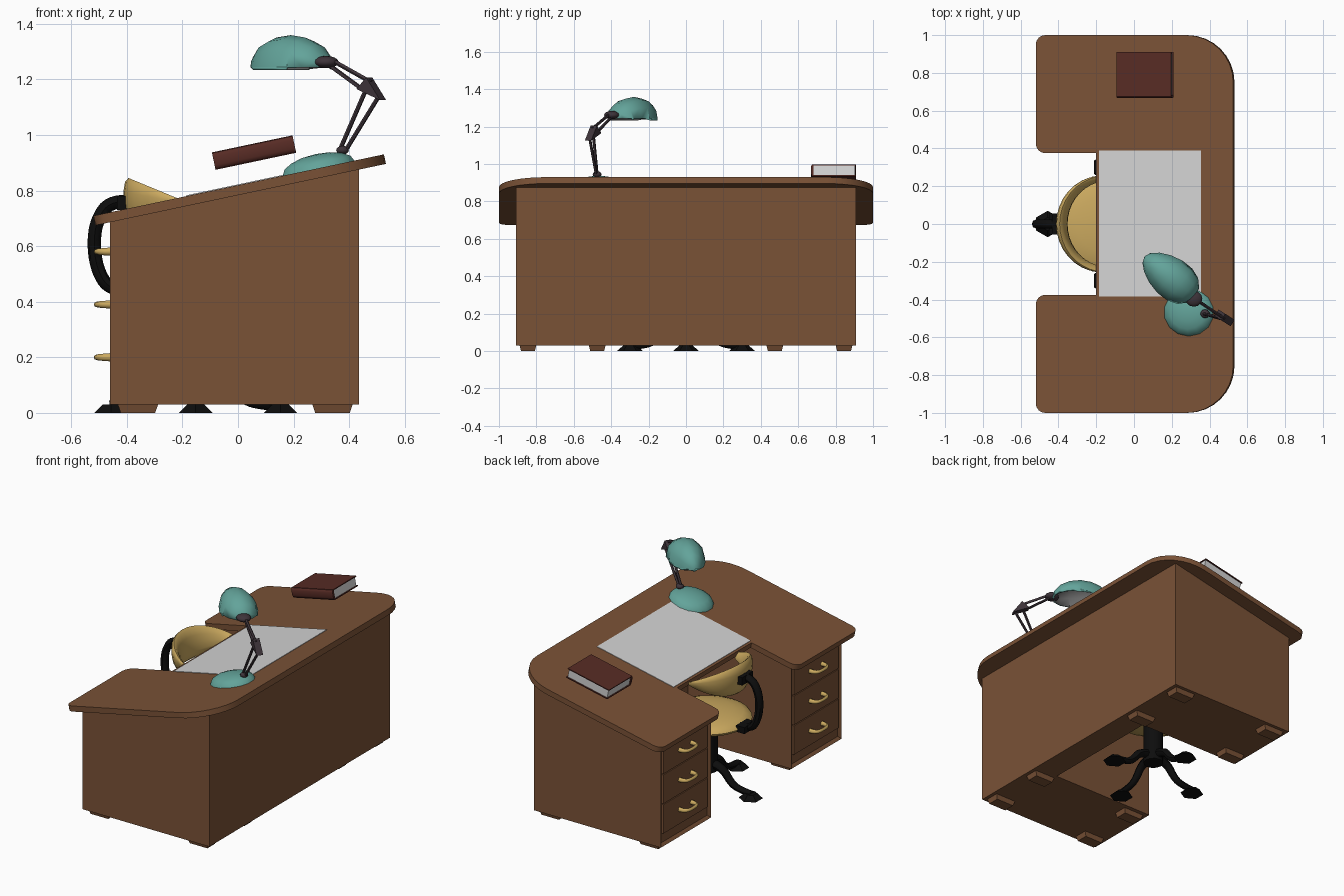
import bpy, bmesh, math
from mathutils import Vector, Matrix

if "Cube" in bpy.data.objects:
    bpy.data.objects.remove(bpy.data.objects["Cube"])


def mat(name, r, g, b):
    m = bpy.data.materials.new(name)
    m.diffuse_color = (r, g, b, 1)
    m.use_nodes = True
    m.node_tree.nodes["Principled BSDF"].inputs["Base Color"].default_value = m.diffuse_color
    return m


WOOD = mat("brown wood", .195, .084, .037)
GOLD = mat("mustard yellow", .60, .40, .115)
TEAL = mat("teal enamel", .125, .37, .325)
METAL = mat("dark metal", .048, .034, .042)
BLACK = mat("black plastic", .004, .004, .004)
RED = mat("dark red cover", .095, .024, .018)
PAPER = mat("white paper", .65, .65, .65)
GREY = mat("grey lining", .16, .16, .16)

SLOPE = math.atan(.2115)
SIN, COS = math.sin(SLOPE), math.cos(SLOPE)


def on_slope(x, y, h):
    """Point at height h above the sloping desk surface."""
    return Vector((x - SIN * h, y, .71 + .2115 * (x + .515) + COS * h))


def finish(name, bm, m, smooth=None):
    bmesh.ops.recalc_face_normals(bm, faces=bm.faces[:])
    me = bpy.data.meshes.new(name)
    bm.to_mesh(me)
    bm.free()
    ob = bpy.data.objects.new(name, me)
    bpy.context.collection.objects.link(ob)
    me.materials.append(m)
    if smooth:
        bpy.ops.object.select_all(action='DESELECT')
        ob.select_set(True)
        bpy.context.view_layer.objects.active = ob
        bpy.ops.object.shade_smooth_by_angle(angle=math.radians(smooth))
    return ob


def prism(name, lower, upper, m, smooth=None):
    """Closed solid between two matching outlines."""
    bm = bmesh.new()
    lo, up = [bm.verts.new(p) for p in lower], [bm.verts.new(p) for p in upper]
    bm.faces.new(lo)
    bm.faces.new(up)
    for i in range(len(lo)):
        j = (i + 1) % len(lo)
        bm.faces.new((lo[i], lo[j], up[j], up[i]))
    return finish(name, bm, m, smooth)


def slope_slab(name, outline, h0, h1, m, smooth=None):
    return prism(name, [on_slope(x, y, h0) for x, y in outline],
                 [on_slope(x, y, h1) for x, y in outline], m, smooth)


def rect(x0, x1, y0, y1):
    return [(x0, y0), (x1, y0), (x1, y1), (x0, y1)]


def box(name, x0, x1, y0, y1, z0, z1, m):
    r = rect(x0, x1, y0, y1)
    return prism(name, [(x, y, z0) for x, y in r], [(x, y, z1) for x, y in r], m)


def ellipsoid(name, c, r, m, u=14, v=8):
    bm = bmesh.new()
    bmesh.ops.create_uvsphere(bm, u_segments=u, v_segments=v, radius=1)
    bm.transform(Matrix.Translation(c) @ Matrix.Diagonal((*r, 1)))
    return finish(name, bm, m, 50)


def cone(name, c, r1, r2, h, m, n):
    bm = bmesh.new()
    bmesh.ops.create_cone(bm, cap_ends=True, segments=n, radius1=r1, radius2=r2, depth=h)
    bm.transform(Matrix.Translation(Vector(c) + Vector((0, 0, h / 2))))
    return finish(name, bm, m, 40)


def tube(name, pts, radii, m, smooth_path=True):
    """Round bar along a path, one radius per point."""
    cu = bpy.data.curves.new(name, 'CURVE')
    cu.dimensions, cu.bevel_depth, cu.bevel_resolution = '3D', 1, 2
    cu.use_fill_caps, cu.resolution_u = True, 5
    sp = cu.splines.new('NURBS' if smooth_path else 'POLY')
    sp.points.add(len(pts) - 1)
    for p, co, r in zip(sp.points, pts, radii):
        p.co, p.radius = (*co, 1), r
    if smooth_path:
        sp.use_endpoint_u, sp.order_u = True, 3
    ob = bpy.data.objects.new(name, cu)
    bpy.context.collection.objects.link(ob)
    cu.materials.append(m)
    bpy.ops.object.select_all(action='DESELECT')
    ob.select_set(True)
    bpy.context.view_layer.objects.active = ob
    bpy.ops.object.convert(target='MESH')
    bpy.ops.object.shade_smooth_by_angle(angle=math.radians(45))
    return ob


def arc(cx, cy, r, a0, n=8):
    return [(cx + r * math.cos(math.radians(a0 + 90 * i / n)),
             cy + r * math.sin(math.radians(a0 + 90 * i / n))) for i in range(n + 1)]


# Sloping U-shaped desktop with rounded corners
half = arc(.275, .75, .25, 0) + arc(-.47, .95, .05, 90, 4) + arc(-.47, .425, .05, 180, 4) + [(-.2, .375)]
slope_slab("desktop", half + [(x, -y) for x, y in reversed(half)], -.035, 0, WOOD, 35)

# Desk body with knee hole, fronts inset for the drawers
u = [(.435, .91), (-.46, .91), (-.46, .405), (.27, .405)]
u += [(x, -y) for x, y in reversed(u)]
body = prism("desk_body", [(x, y, .03) for x, y in u],
             [(x, y, on_slope(x, y, 0).z - .034) for x, y in u], WOOD)
bm = bmesh.new()
bm.from_mesh(body.data)
bm.normal_update()
fronts = [f for f in bm.faces if f.normal.x < -.9 and f.calc_center_median().x < -.4]
bmesh.ops.inset_individual(bm, faces=fronts, thickness=.025, depth=-.015)
bm.to_mesh(body.data)
bm.free()

# Drawers, handles and feet on both pedestals
for side, s in (("left", 1), ("right", -1)):
    for i in range(3):
        z = .2 + .19 * i
        y0, y1 = sorted((s * .434, s * .881))
        box(f"{side}_drawer_{i + 1}", -.457, -.44, y0, y1, z - .092, z + .092, WOOD)
        yc = s * .657
        path = [(-.455, yc - .06, z), (-.50, yc - .065, z), (-.512, yc, z),
                (-.50, yc + .065, z), (-.455, yc + .06, z)]
        tube(f"{side}_handle_{i + 1}", path, (.015, .012, .009, .012, .015), GOLD)
    for x in (-.36, .34):
        for y in (.845, .475):
            prism(f"{side}_foot", [(x + a * .062, s * y + b * .037, 0) for a, b in rect(-1, 1, -1, 1)],
                  [(x + a * .073, s * y + b * .045, .032) for a, b in rect(-1, 1, -1, 1)], WOOD)

# Paper sheet
slope_slab("paper_sheet", rect(-.185, .355, -.385, .39), -.001, .003, PAPER)

# Book: boards, rounded spine and pages
slope_slab("book_bottom_cover", rect(-.066, .224, .675, .91), .071, .077, RED)
slope_slab("book_top_cover", rect(-.066, .224, .675, .91), .129, .135, RED)
slope_slab("book_pages", rect(-.06, .218, .677, .903), .077, .129, PAPER)
prof = [(.682, .071), (.672, .075), (.667, .088), (.667, .118), (.672, .131), (.682, .135)]
prism("book_spine", [on_slope(-.066, y, h) for y, h in prof],
      [on_slope(.224, y, h) for y, h in prof], RED, 50)

# Lamp base: flattened dome lying on the slope
bm = bmesh.new()
bmesh.ops.create_uvsphere(bm, u_segments=14, v_segments=8, radius=1)
bmesh.ops.bisect_plane(bm, geom=bm.verts[:] + bm.edges[:] + bm.faces[:], plane_co=(0, 0, 0),
                       plane_no=(0, 0, -1), clear_outer=True)
for v in bm.verts:
    v.co = on_slope(.29 + .132 * v.co.x, -.468 + .126 * v.co.y, .052 * v.co.z)
bmesh.ops.holes_fill(bm, edges=bm.edges[:])
finish("lamp_base", bm, TEAL, 40)

# Lamp arm
ellipsoid("lamp_base_joint", (.376, -.475, .945), (.024, .024, .016), METAL, 10, 6)
for i, (a, b) in enumerate([((.366, -.475, .945), (.457, -.495, 1.155)),
                            ((.388, -.48, .945), (.506, -.515, 1.138)),
                            ((.478, -.50, 1.19), (.335, -.405, 1.27)),
                            ((.46, -.49, 1.155), (.33, -.40, 1.25))]):
    tube(f"lamp_rod_{i + 1}", (a, b), (.008, .008), METAL, False)
tri = [(.437, 1.165), (.472, 1.207), (.522, 1.125)]
prism("lamp_elbow", [(x - .011, -.395 - .64 * (x - .32) - .017, z) for x, z in tri],
      [(x + .011, -.395 - .64 * (x - .32) + .017, z) for x, z in tri], METAL)
ellipsoid("lamp_head_joint", (.317, -.396, 1.262), (.045, .042, .022), METAL, 12, 8)

# Lamp shade: half egg with grey lining
bm = bmesh.new()
bmesh.ops.create_uvsphere(bm, u_segments=12, v_segments=8, radius=1)
bm.transform(Matrix.Rotation(math.pi / 2, 4, 'Y'))
bmesh.ops.bisect_plane(bm, geom=bm.verts[:] + bm.edges[:] + bm.faces[:], plane_co=(0, 0, 0),
                       plane_no=(0, 0, -1), clear_outer=True)
for v in bm.verts:
    v.co = (.172 * v.co.x, .108 * v.co.y * (1 - .2 * v.co.x), .115 * v.co.z)
bm.transform(Matrix.Translation((.19, -.279, 1.244)) @ Matrix.Rotation(math.radians(141.5), 4, 'Z'))
shade = finish("lamp_shade", bm, TEAL, 35)
shade.data.materials.append(GREY)
sol = shade.modifiers.new("lining", 'SOLIDIFY')
sol.thickness, sol.offset, sol.material_offset, sol.material_offset_rim = .01, -1, 1, 0

# Chair base: column, four curved legs and casters
CX = -.152
cone("chair_column", (CX, 0, .1), .06, .06, .3, BLACK, 12)
for i in range(4):
    dx, dy = math.cos(i * math.pi / 2), math.sin(i * math.pi / 2)
    pts = [(CX + r * dx, r * dy, z) for r, z in ((0, .15), (.1, .15), (.17, .05), (.24, .03), (.31, .025))]
    tube(f"chair_leg_{i + 1}", pts, (.03, .026, .022, .02, .02), BLACK)
    cone(f"chair_caster_{i + 1}", (CX + .305 * dx, .3 * dy, 0), .07, .035, .03, BLACK, 6)

# Chair seat cushion
ellipsoid("chair_seat", (CX, 0, .44), (.26, .26, .055), GOLD, 24, 10)

# Chair backrest: crescent with tapering elliptical section
bm = bmesh.new()
rings = []
for i in range(17):
    a = math.radians(-80 + 10 * i)
    k = math.cos(a)
    ring = []
    for j in range(12):
        t = j * math.pi / 6
        r = .23 + .028 * (.3 + .7 * k) * math.cos(t) + .012 * math.sin(t)
        ring.append(bm.verts.new((CX - r * k, r * 1.05 * math.sin(a), .745 + .1 * k * math.sin(t))))
    rings.append(ring)
for r0, r1 in zip(rings, rings[1:]):
    for j in range(12):
        n = (j + 1) % 12
        bm.faces.new((r0[j], r0[n], r1[n], r1[j]))
bm.faces.new(rings[0])
bm.faces.new(rings[-1])
finish("chair_backrest", bm, GOLD, 50)

# Curved arm joining seat and backrest
tube("chair_back_arm", [(-.39, 0, .76), (-.46, 0, .765), (-.51, 0, .69), (-.52, 0, .60),
                        (-.505, 0, .51), (-.46, 0, .44), (-.38, 0, .44)], [.024] * 7, BLACK)
box("arm_top_bracket", -.435, -.40, -.055, .055, .73, .78, BLACK)
box("arm_bottom_bracket", -.45, -.39, -.055, .055, .425, .465, BLACK)
